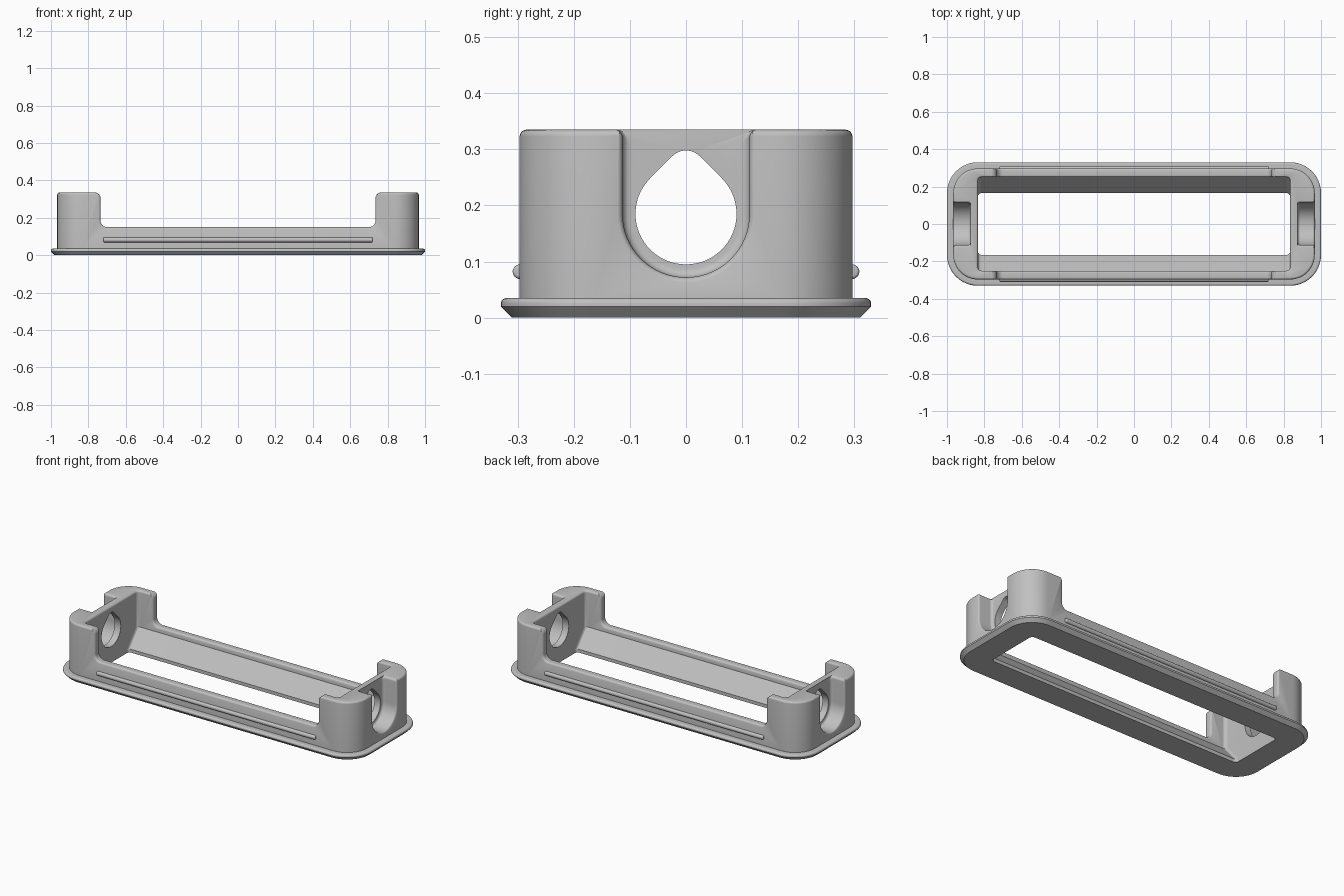
import bpy, bmesh
from math import sin, cos, pi, sqrt, radians

cube = bpy.data.objects.get("Cube")
if cube:
    bpy.data.objects.remove(cube, do_unlink=True)

grey = bpy.data.materials.new("plain grey")
grey.use_nodes = True
grey.diffuse_color = (0.53, 0.53, 0.53, 1)
grey.node_tree.nodes["Principled BSDF"].inputs["Base Color"].default_value = (0.53, 0.53, 0.53, 1)

TOP, RIM, FILLET = 0.335, 0.15, 0.012
BODY_X, BODY_Y = 0.9665, 0.2965
QUARTER = [i / 6 * pi / 2 for i in range(7)]


def arc(cx, cy, r, start, end, steps=12):
    """Points of an arc, angles in degrees."""
    angles = [radians(start + (end - start) * i / steps) for i in range(steps + 1)]
    return [(cx + r * cos(a), cy + r * sin(a)) for a in angles]


def rounded_rect(hx, hy, r):
    return (arc(hx - r, hy - r, r, 0, 90) + arc(r - hx, hy - r, r, 90, 180)
            + arc(r - hx, r - hy, r, 180, 270) + arc(hx - r, r - hy, r, 270, 360))


def notch(w, floor, r, flare, d):
    """Open-topped slot with round bottom corners and flared top, offset by d."""
    w, floor, r, flare = w + d, floor - d, r + d, flare - d
    top = TOP + 0.0005
    half = arc(w - r, floor + r, r, -90, 0, 16) + arc(w + flare, top - flare, flare, 180, 90)
    half.append((w + flare, top + 0.1))
    return half + [(-u, v) for u, v in reversed(half)]


def loft(name, sections, axis):
    """Skin equal-length outlines placed at stations along an axis."""
    place = {"x": lambda u, v, s: (s, u, v),
             "y": lambda u, v, s: (u, s, v),
             "z": lambda u, v, s: (u, v, s)}[axis]
    bm = bmesh.new()
    rings = [[bm.verts.new(place(u, v, s)) for u, v in outline] for s, outline in sections]
    n = len(rings[0])
    for a, b in zip(rings, rings[1:]):
        for i in range(n):
            j = (i + 1) % n
            bm.faces.new((a[i], a[j], b[j], b[i]))
    bm.faces.new(rings[0])
    bm.faces.new(rings[-1])
    bmesh.ops.recalc_face_normals(bm, faces=bm.faces)
    mesh = bpy.data.meshes.new(name)
    bm.to_mesh(mesh)
    bm.free()
    mesh.materials.append(grey)
    ob = bpy.data.objects.new(name, mesh)
    bpy.context.collection.objects.link(ob)
    return ob


def activate(ob):
    bpy.ops.object.select_all(action="DESELECT")
    ob.select_set(True)
    bpy.context.view_layer.objects.active = ob


def cut(target, cutter):
    cutter.hide_render = True
    mod = target.modifiers.new("cut", "BOOLEAN")
    mod.operation, mod.solver, mod.object = "DIFFERENCE", "EXACT", cutter
    activate(target)
    bpy.ops.object.modifier_apply(modifier=mod.name)
    bpy.data.objects.remove(cutter, do_unlink=True)


# Frame: chamfered flange with the rounded housing rising from it
def outline(d):
    return rounded_rect(1 + d, 0.33 + d, 0.165 + d)


levels = [(0, -0.02), (0.02, 0)]
levels += [(0.025 + 0.01 * sin(a), -0.01 * (1 - cos(a))) for a in QUARTER]
levels += [(0.035, -0.0335)]
levels += [(TOP - FILLET * (1 - sin(a)), -0.0335 - FILLET * (1 - cos(a))) for a in QUARTER]
frame = loft("frame", [(z, outline(d)) for z, d in levels], "z")

# Central opening with sloping long sides
levels = [(-0.05, 0.165, 0), (0.02, 0.165, 0), (0.12, 0.25, 0)]
levels += [(TOP + 0.0005 - FILLET * (1 - sin(a)), 0.25, FILLET * (1 - cos(a))) for a in QUARTER]
levels += [(TOP + 0.1, 0.25, FILLET)]
cut(frame, loft("opening_cutter",
                [(z, rounded_rect(0.835 + d, y + d, 0.02 + d)) for z, y, d in levels], "z"))

# Low long walls between the end posts, with rounded rims
inner = [(0.2495 + FILLET * (1 - sin(a)), FILLET * (1 - cos(a))) for a in reversed(QUARTER)]
outer = [(0.297 - FILLET * (1 - sin(a)), FILLET * (1 - cos(a))) for a in QUARTER]
side = inner + outer + [(0.4, FILLET)]
stations = [(-y, d) for y, d in reversed(side)] + side
cut(frame, loft("rim_cutter",
                [(y, notch(0.735, RIM, 0.035, 0.03, d)) for y, d in stations], "y"))

# Arched recess in each end
blend = 0.015
profile = [(0.875 + blend * (1 - cos(a)), -blend * (1 - sin(a))) for a in QUARTER]
profile += [(BODY_X + 0.0005 - FILLET * (1 - sin(a)), FILLET * (1 - cos(a))) for a in QUARTER]
profile += [(1.1, FILLET)]
for s in (1, -1):
    cut(frame, loft("recess_cutter",
                    [(s * x, notch(0.113, 0.072, 0.1125, 0.015, d)) for x, d in profile], "x"))

# Teardrop hole through both ends
radius, tip, centre = 0.09, 0.0345, 0.185
tear = (arc(0, centre, radius, 135, 405, 48)
        + arc(0, centre + (radius - tip) * sqrt(2), tip, 45, 135))
cut(frame, loft("hole_cutter", [(-1.2, tear), (1.2, tear)], "x"))

activate(frame)
bpy.ops.object.shade_smooth_by_angle(angle=radians(30))

# Snap ribs along the long walls
for name, s in (("front_rib", -1), ("back_rib", 1)):
    ends = [(0.72 - 0.006 * (1 - sin(a)), 0.013 - 0.006 * (1 - cos(a))) for a in QUARTER]
    path = [(-x, r) for x, r in reversed(ends)] + ends
    rib = loft(name, [(x, arc(s * 0.296, 0.082, r, 0, 345, 23)) for x, r in path], "x")
    activate(rib)
    bpy.ops.object.shade_smooth_by_angle(angle=radians(35))
